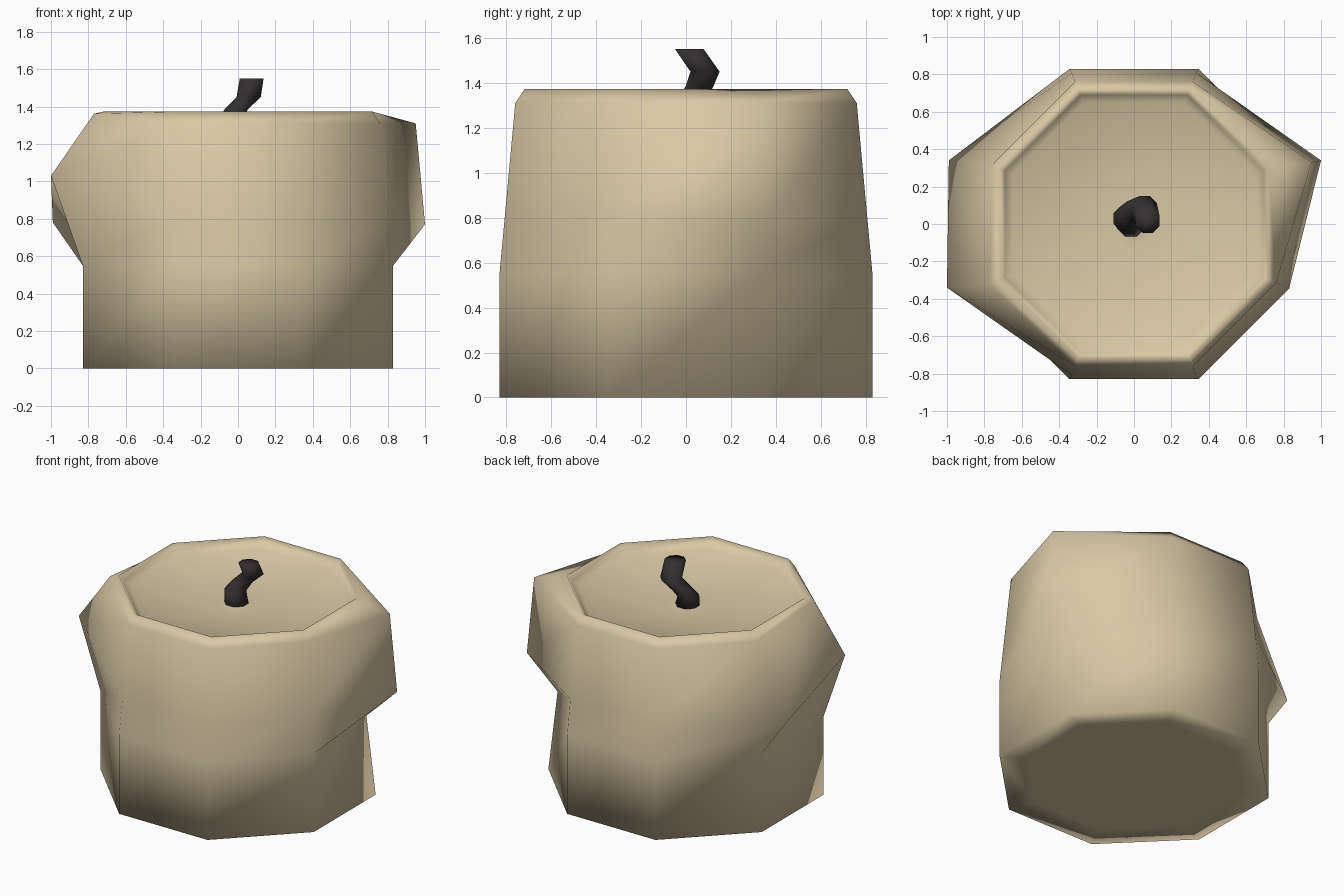
import bpy
from math import cos, sin, pi

if "Cube" in bpy.data.objects:
    bpy.data.objects.remove(bpy.data.objects["Cube"])

SIDES = 8


def ring(radius, z, cx=0, cy=0):
    return [(cx + radius * cos(pi / 8 + k * pi / 4),
             cy + radius * sin(pi / 8 + k * pi / 4), z) for k in range(SIDES)]


def loft(name, rings, bottom, top, color):
    """Join octagonal rings with triangles and close both ends with a fan."""
    verts = [v for r in rings for v in r] + [bottom, top]
    low, high = len(verts) - 2, len(verts) - 1
    last = (len(rings) - 1) * SIDES
    faces = []
    for k in range(SIDES):
        n = (k + 1) % SIDES
        for i in range(len(rings) - 1):
            a, b = i * SIDES, (i + 1) * SIDES
            faces += [(a + k, a + n, b + n), (a + k, b + n, b + k)]
        faces += [(low, n, k), (high, last + k, last + n)]
    mesh = bpy.data.meshes.new(name)
    mesh.from_pydata(verts, [], faces)
    mesh.update()
    for p in mesh.polygons:
        p.use_smooth = True
    mat = bpy.data.materials.new(name + "_color")
    mat.diffuse_color = color
    mat.use_nodes = True
    mat.node_tree.nodes["Principled BSDF"].inputs["Base Color"].default_value = mat.diffuse_color
    mesh.materials.append(mat)
    obj = bpy.data.objects.new(name, mesh)
    bpy.context.collection.objects.link(obj)
    return obj


# Wax body: (distance to flat side, height), from underside to dished top
profile = [(0.66, 0), (0.83, 0), (0.83, 0.55), (0.807, 0.80),
           (0.76, 1.31), (0.718, 1.373), (0.69, 1.335), (0.65, 1.315),
           (0.12, 1.25), (0.075, 1.257)]
rings = [ring(d / cos(pi / 8), z) for d, z in profile]

# Melted drips pull single corners outward, with a pinched waist below one
rings[2][0] = (0.775, 0.32, 0.55)
rings[3][0] = (1.0, 0.34, 0.77)
rings[4][0] = (0.95, 0.33, 1.31)
rings[3][3] = (-0.99, 0.34, 0.78)
rings[3][4] = (-1.0, -0.34, 1.03)
rings[4][4] = (-0.77, -0.32, 1.362)
loft("wax_body", rings, (0, 0, 0), (0, 0, 1.257), (0.7, 0.58, 0.375, 1))

# Bent wick: x, y, z, radius
path = [(-0.01, 0.0, 1.24, 0.08), (-0.042, 0.03, 1.33, 0.072),
        (-0.01, 0.06, 1.385, 0.067), (0.057, 0.085, 1.45, 0.07),
        (0.073, 0.015, 1.55, 0.069)]
loft("wick", [ring(r, z, x, y) for x, y, z, r in path],
     path[0][:3], path[-1][:3], (0.035, 0.03, 0.033, 1))
